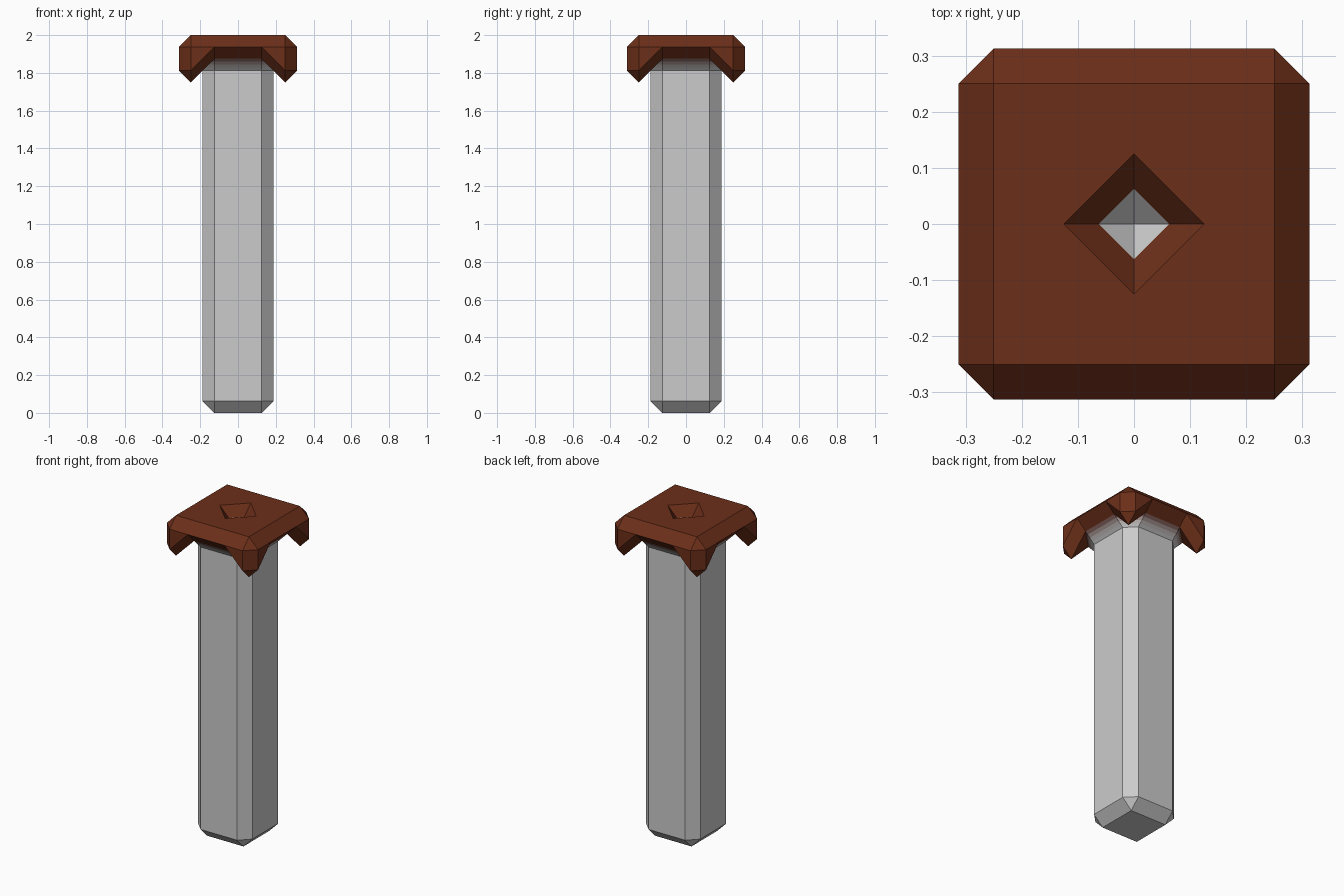
import bpy, bmesh

if "Cube" in bpy.data.objects:
    bpy.data.objects.remove(bpy.data.objects["Cube"])

U = 1 / 16                       # all points sit on a 1/16 grid
BROWN, GREY = (0.15, 0.028, 0.010), (0.8, 0.8, 0.8)
BANDS = 4                        # colour steps where the cap fades into the shaft

bm = bmesh.new()
verts = {}


def vert(p):
    if p not in verts:
        verts[p] = bm.verts.new([c * U for c in p])
    return verts[p]


def face(part, *pts):
    """Add one face of an eighth, repeated by x/y mirroring and diagonal swap."""
    for swap in (False, True):
        for sx in (1, -1):
            for sy in (1, -1):
                vs = []
                for x, y, z in pts:
                    if swap:
                        x, y = y, x
                    vs.append(vert((float(x * sx) + 0.0, float(y * sy) + 0.0, float(z))))
                if not bm.faces.get(vs):
                    bm.faces.new(vs).material_index = part


def fade(a, b, c, d):
    """Strip from edge a-b (grey) to edge d-c (brown) in colour bands."""
    mix = lambda p, q, t: tuple(i + (j - i) * t for i, j in zip(p, q))
    for k in range(BANDS):
        t0, t1 = k / BANDS, (k + 1) / BANDS
        face(3 + k, mix(a, d, t0), mix(b, c, t0), mix(b, c, t1), mix(a, d, t1))


SHAFT, CAP, SOCKET = 0, 1, 2

# shaft with bevelled foot
face(SHAFT, (0, 0, 0), (2, 0, 0), (2, 2, 0), (0, 2, 0))
face(SHAFT, (2, 0, 0), (2, 2, 0), (3, 2, 1), (3, 0, 1))
face(SHAFT, (2, 2, 0), (3, 2, 1), (2, 3, 1))
face(SHAFT, (3, 0, 1), (3, 2, 1), (3, 2, 29), (3, 0, 29))
face(SHAFT, (3, 2, 1), (2, 3, 1), (2, 3, 29), (3, 2, 29))

# collar under the cap, fading from grey to brown
fade((3, 0, 29), (3, 2, 29), (4, 2, 30), (4, 0, 30))
fade((3, 2, 29), (2, 3, 29), (2, 4, 30), (4, 2, 30))

# cap top, bevel and rim
face(CAP, (2, 0, 32), (4, 0, 32), (4, 4, 32), (0, 4, 32), (0, 2, 32))
face(CAP, (4, 0, 32), (4, 4, 32), (5, 4, 31), (5, 2, 31), (5, 0, 31))
face(CAP, (4, 4, 32), (5, 4, 31), (4, 5, 31))
face(CAP, (5, 2, 31), (5, 4, 31), (5, 4, 29))
face(CAP, (5, 4, 31), (4, 5, 31), (4, 5, 29), (5, 4, 29))
# cap underside and corner claws
face(CAP, (4, 0, 30), (4, 2, 30), (5, 2, 31), (5, 0, 31))
face(CAP, (5, 2, 31), (5, 4, 29), (4, 3, 29), (4, 2, 30))
face(CAP, (4, 2, 30), (2, 4, 30), (3, 4, 29), (4, 3, 29))
face(CAP, (5, 4, 29), (4, 5, 29), (4, 4, 28))
face(CAP, (5, 4, 29), (4, 3, 29), (4, 4, 28))
face(CAP, (4, 3, 29), (3, 4, 29), (4, 4, 28))
# diamond hole in the cap with grey bottom
face(CAP, (2, 0, 32), (0, 2, 32), (0, 1, 31), (1, 0, 31))
face(SOCKET, (1, 0, 31), (0, 1, 31), (0, 0, 30))

bmesh.ops.recalc_face_normals(bm, faces=bm.faces[:])

# split the closed shell into named, coloured parts
parts = [("shaft", None), ("cap", BROWN), ("socket_bottom", None)]
for k in range(BANDS):
    t = (k + 0.5) / BANDS
    parts.append((f"collar_band_{k + 1}",
                  tuple(g + (b - g) * t for g, b in zip(GREY, BROWN))))

for i, (name, color) in enumerate(parts):
    piece = bm.copy()
    bmesh.ops.delete(piece, geom=[f for f in piece.faces if f.material_index != i],
                     context='FACES')
    for f in piece.faces:
        f.material_index = 0
    mesh = bpy.data.meshes.new(name)
    piece.to_mesh(mesh)
    piece.free()
    if color:
        mat = bpy.data.materials.new(name + "_color")
        mat.diffuse_color = (*color, 1)
        mat.use_nodes = True
        mat.node_tree.nodes["Principled BSDF"].inputs["Base Color"].default_value = mat.diffuse_color
        mesh.materials.append(mat)
    bpy.context.collection.objects.link(bpy.data.objects.new(name, mesh))
bm.free()
